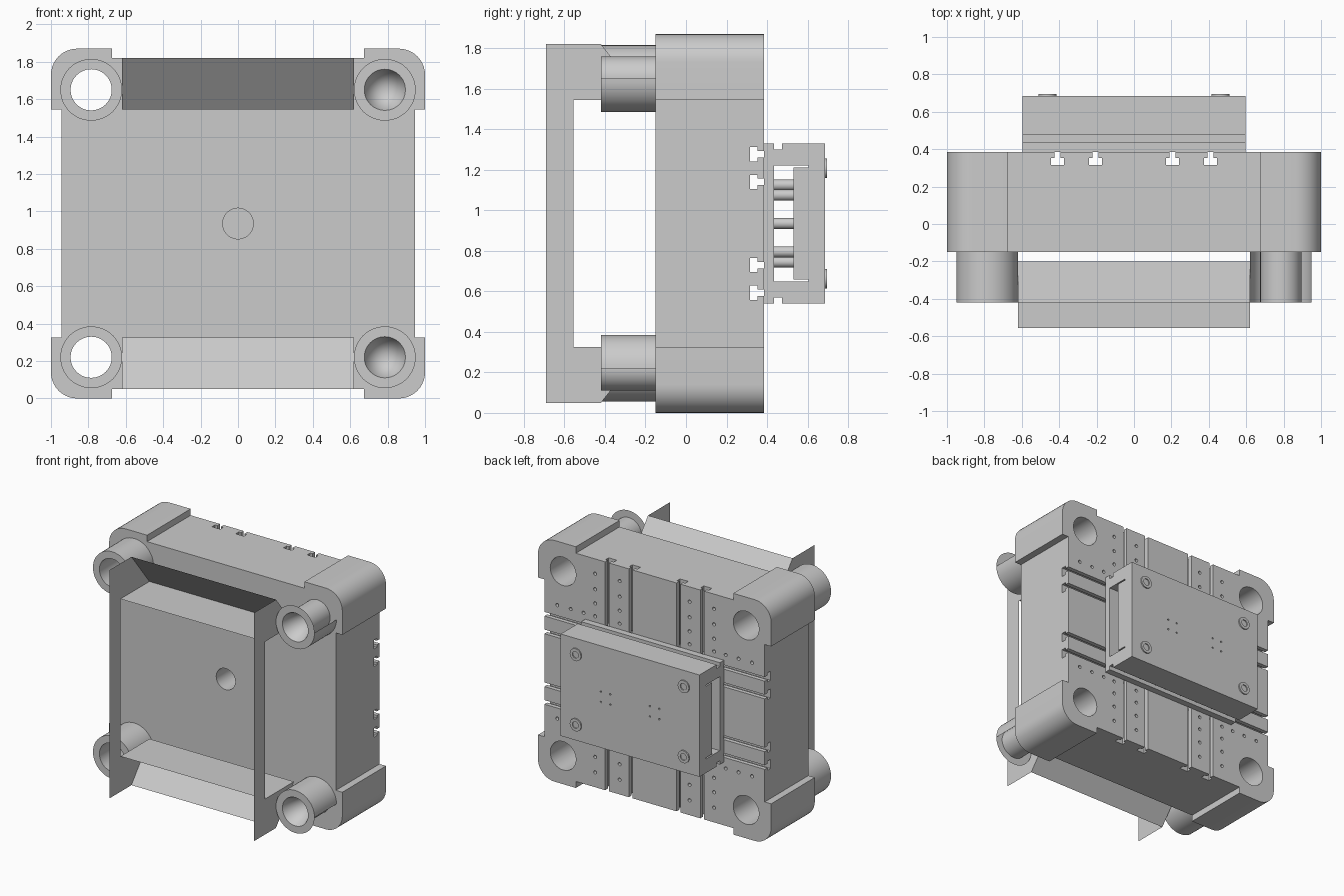
import bpy, bmesh
from math import sin, cos, pi

if "Cube" in bpy.data.objects:
    bpy.data.objects.remove(bpy.data.objects["Cube"])

CZ = 0.935  # height of the platen centre


def finish(name, bm, fix=True):
    bmesh.ops.remove_doubles(bm, verts=bm.verts, dist=1e-5)
    if fix:
        bmesh.ops.recalc_face_normals(bm, faces=bm.faces)
    me = bpy.data.meshes.new(name)
    bm.to_mesh(me)
    bm.free()
    ob = bpy.data.objects.new(name, me)
    bpy.context.collection.objects.link(ob)
    return ob


def smooth(ob):
    bpy.ops.object.select_all(action='DESELECT')
    ob.select_set(True)
    bpy.context.view_layer.objects.active = ob
    bpy.ops.object.shade_smooth_by_angle(angle=0.6)


def place(axis, p, t):
    return {'x': (t, p[0], p[1]), 'y': (p[0], t, p[1]), 'z': (p[0], p[1], t)}[axis]


def prisms(name, outlines, axis, a, b):
    """Extrude 2D outlines along an axis from a to b."""
    bm = bmesh.new()
    for pts in outlines:
        lo = [bm.verts.new(place(axis, p, a)) for p in pts]
        hi = [bm.verts.new(place(axis, p, b)) for p in pts]
        bm.faces.new(lo)
        bm.faces.new(hi[::-1])
        for i in range(len(pts)):
            j = (i + 1) % len(pts)
            bm.faces.new((lo[i], hi[i], hi[j], lo[j]))
    return finish(name, bm)


def circle(x, z, r, n=48):
    return [(x + r * cos(2 * pi * i / n), z + r * sin(2 * pi * i / n)) for i in range(n)]


def lathe(name, profile, x, z, a0=0.0, a1=2 * pi, n=48):
    """Revolve (radius, y) points about a y-parallel axis."""
    bm = bmesh.new()
    rows = []
    for i in range(n + 1):
        a = a0 + (a1 - a0) * i / n
        rows.append([bm.verts.new((x + r * cos(a), y, z + r * sin(a))) for r, y in profile])
    for p, q in zip(rows, rows[1:]):
        for k in range(len(profile) - 1):
            bm.faces.new((p[k], p[k + 1], q[k + 1], q[k]))
    bmesh.ops.remove_doubles(bm, verts=bm.verts, dist=1e-5)
    bmesh.ops.dissolve_degenerate(bm, edges=bm.edges, dist=1e-6)
    ob = finish(name, bm)
    smooth(ob)
    return ob


def cut(ob, cutter):
    m = ob.modifiers.new("cut", 'BOOLEAN')
    m.operation, m.solver, m.object = 'DIFFERENCE', 'EXACT', cutter
    bpy.context.view_layer.objects.active = ob
    bpy.ops.object.modifier_apply(modifier=m.name)
    bpy.data.objects.remove(cutter)


# Platen body with four rounded corner pads
quad = [(.945, .61), (1, .61)]
quad += [(.86 + .14 * cos(t * pi / 20), .795 + .14 * sin(t * pi / 20)) for t in range(11)]
quad += [(.675, .935), (.675, .885)]
outline = quad + [(-x, z) for x, z in quad[::-1]]
outline += [(-x, -z) for x, z in quad] + [(x, -z) for x, z in quad[::-1]]
platen = prisms("platen", [[(x, z + CZ) for x, z in outline]], 'y', -.15, .385)

# Tie-bar bores and central hole
CORNERS = [(sx * .785, CZ + sz * .715) for sx in (-1, 1) for sz in (-1, 1)]
bores = [circle(x, z, .11) for x, z in CORNERS] + [circle(0, CZ, .082)]
cut(platen, prisms("bore_cutter", bores, 'y', -.3, .6))

# T-slots, vertical then horizontal
def tee(c, s):
    pts = [(-.016, .45), (-.016, .352), (-.035, .352), (-.035, .315),
           (.035, .315), (.035, .352), (.016, .352), (.016, .45)]
    return [(c + u, y) if s else (y, c + u) for u, y in pts]

cut(platen, prisms("slot_cutter_v", [tee(c, True) for c in (-.408, -.205, .205, .408)], 'z', -.2, 2.1))
cut(platen, prisms("slot_cutter_h", [tee(CZ + c, False) for c in (-.342, -.205, .205, .342)], 'x', -1.2, 1.2))

# Threaded-hole pattern on the back face
spots = [(x, d) for x in (.3, .51) for d in (.44, .54, .65, .77)] + [(x, .44) for x in (.61, .72, .835)]
holes = [circle(sx * x, CZ + sz * d, .013, 12) for x, d in spots for sx in (-1, 1) for sz in (-1, 1)]
cut(platen, prisms("hole_cutter", holes, 'y', .33, .45))
smooth(platen)

# Sleeves: closed tubes on the left, open outer half and conical bore on the right
for x, z in CORNERS:
    if x < 0:
        lathe("sleeve_left", [(.165, -.15), (.165, -.42), (.11, -.42), (.11, -.15)], x, z)
    else:
        lathe("sleeve_right_bore", [(.165, -.42), (.11, -.42), (.11, -.15)], x, z)
        start = pi if z > CZ else 0
        lathe("sleeve_right_shell", [(.165, -.42), (.165, -.15)], x, z, start, start + pi, 24)
        lathe("sleeve_right_cone", [(.11, -.42), (0, -.15)], x, z)

# Sheet guard: two C-shaped side sheets, sloped and flat cross sheets
side = [(-.69, .05), (-.42, .05), (-.2, .325), (-.555, .325),
        (-.555, 1.545), (-.2, 1.545), (-.42, 1.82), (-.69, 1.82)]
bm = bmesh.new()
for s in (-1, 1):
    bm.faces.new([bm.verts.new((s * .62, y, z)) for y, z in side])
for i, j, flip in ((1, 2, 0), (2, 3, 0), (4, 5, 0), (5, 6, 0)):
    (y0, z0), (y1, z1) = side[i], side[j]
    bm.faces.new([bm.verts.new(p) for p in
                  ((-.62, y0, z0), (.62, y0, z0), (.62, y1, z1), (-.62, y1, z1))])
finish("guard_sheets", bm, fix=False)

# Mould half: clamp-grooved block with a through window
half = [(.685, .395), (.475, .395), (.475, .365), (.435, .365), (.435, .395), (.385, .395)]
block = [(y, CZ + d) for y, d in half] + [(y, CZ - d) for y, d in half[::-1]]
mould = prisms("mould_block", [block], 'x', -.595, .595)
win = [(.605, .287), (.605, .277), (.53, .277)]
window = [(.435, CZ + .287)] + [(y, CZ + d) for y, d in win]
window += [(y, CZ - d) for y, d in win[::-1]] + [(.435, CZ - .287)]
cut(mould, prisms("window_cutter", [window], 'x', -.8, .8))
pins = [circle(sx * .21 + dx, CZ + dz, .007, 8)
        for sx in (-1, 1) for dx in (-.04, .04) for dz in (-.04, .04)]
cut(mould, prisms("pin_hole_cutter", pins, 'y', .65, .75))

# Support posts inside the window
for x in (-.3, 0, .3):
    for d in ((-.19, 0, .19) if x == 0 else (-.14, .14)):
        smooth(prisms("support_post", [circle(x, CZ + d, .027, 24)], 'y', .43, .535))

# Cap screws on the mould face
for sx in (-1, 1):
    for sz in (-1, 1):
        lathe("cap_screw", [(.048, .68), (.048, .695), (.026, .695), (.026, .687), (0, .687)],
              sx * .463, CZ + sz * .272, n=24)
